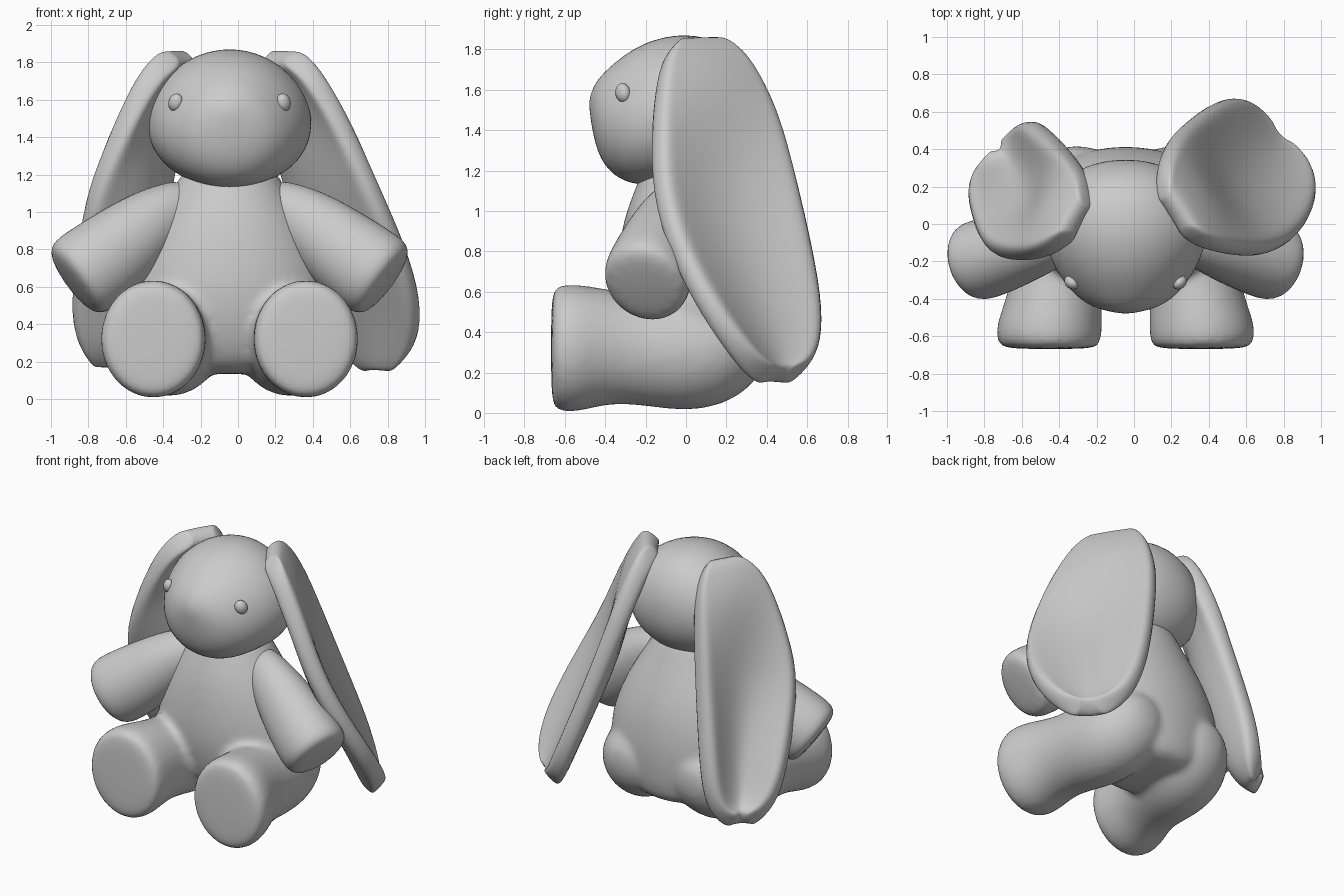
import bpy, bmesh, math
from mathutils import Vector, Matrix

if "Cube" in bpy.data.objects:
    bpy.data.objects.remove(bpy.data.objects["Cube"])

MID = -0.045   # the plush sits slightly off centre
SIDES = 14

grey = bpy.data.materials.new("soft grey")
grey.use_nodes = True
grey.diffuse_color = (0.6, 0.6, 0.6, 1)
grey.node_tree.nodes["Principled BSDF"].inputs["Base Color"].default_value = (0.6, 0.6, 0.6, 1)


def finish(name, bm):
    bmesh.ops.recalc_face_normals(bm, faces=bm.faces)
    for f in bm.faces:
        f.smooth = True
    mesh = bpy.data.meshes.new(name)
    bm.to_mesh(mesh)
    bm.free()
    mesh.materials.append(grey)
    obj = bpy.data.objects.new(name, mesh)
    bpy.context.collection.objects.link(obj)
    return obj


def subdivide(obj, levels=2):
    mod = obj.modifiers.new("round", "SUBSURF")
    mod.levels = mod.render_levels = levels


def loft(bm, axis, rings):
    """Skin elliptical rings (x, y, z, side radius, up radius) set square to axis."""
    axis = Vector(axis).normalized()
    ref = Vector((0, 1, 0)) if abs(axis.z) > 0.9 else Vector((0, 0, 1))
    side = axis.cross(ref).normalized()
    up = side.cross(axis)
    loops = []
    for x, y, z, rs, ru in rings:
        loop = []
        for i in range(SIDES):
            a = math.tau * i / SIDES
            p = Vector((x, y, z)) + (side * math.cos(a) * rs + up * math.sin(a) * ru) * 1.03
            loop.append(bm.verts.new(p))
        loops.append(loop)
    for a, b in zip(loops, loops[1:]):
        for i in range(SIDES):
            j = (i + 1) % SIDES
            bm.faces.new((a[i], a[j], b[j], b[i]))
    bm.faces.new(loops[0])
    bm.faces.new(loops[-1])


def mirrored(rings, s):
    return [(MID + s * u, *rest) for u, *rest in rings]


# Body and legs, blended into one soft skin
torso = [(0.13, 0.08, 0.22, 0.22), (0.18, 0.07, 0.40, 0.31), (0.32, 0.05, 0.53, 0.36),
         (0.55, 0.03, 0.57, 0.39), (0.80, 0.02, 0.49, 0.36), (1.00, 0.0, 0.38, 0.30),
         (1.16, 0.0, 0.28, 0.23), (1.30, 0.0, 0.20, 0.18)]
leg = [(0.40, -0.67, 0.32, 0.23, 0.26), (0.41, -0.645, 0.32, 0.28, 0.315),
       (0.41, -0.54, 0.32, 0.285, 0.32), (0.38, -0.38, 0.33, 0.25, 0.28),
       (0.35, -0.20, 0.31, 0.25, 0.275), (0.32, 0.0, 0.305, 0.28, 0.30),
       (0.30, 0.20, 0.31, 0.27, 0.27), (0.27, 0.35, 0.35, 0.20, 0.20),
       (0.26, 0.42, 0.38, 0.08, 0.08)]
bm = bmesh.new()
loft(bm, (0, 0, 1), [(MID, y, z, rx, ry) for z, y, rx, ry in torso])
for s in (1, -1):
    loft(bm, (0, 1, 0), mirrored(leg, s))
body = finish("body_and_legs", bm)
subdivide(body)
mod = body.modifiers.new("merge", "REMESH")
mod.mode = "VOXEL"
mod.voxel_size = 0.025
mod.use_smooth_shade = True
mod = body.modifiers.new("soften", "SMOOTH")
mod.iterations = 6

# Head, egg shaped with a pointed muzzle
bm = bmesh.new()
profile = [(-0.48, 1.53, 0.03, 0.03), (-0.445, 1.465, 0.19, 0.185), (-0.36, 1.45, 0.29, 0.28),
           (-0.25, 1.47, 0.37, 0.345), (-0.10, 1.50, 0.435, 0.37), (0.05, 1.50, 0.445, 0.375),
           (0.20, 1.50, 0.37, 0.33), (0.30, 1.50, 0.25, 0.21), (0.345, 1.50, 0.08, 0.07)]
loft(bm, (0, 1, 0), [(MID, *p) for p in profile])
for v in bm.verts:
    v.co.x = MID + (v.co.x - MID) * (1 - 0.22 * (v.co.z - 1.5))
subdivide(finish("head", bm))

# Eyes and arms on both sides
arm = [(0.18, 0.02, 1.10, 0.09, 0.09), (0.28, -0.03, 1.04, 0.13, 0.14),
       (0.42, -0.08, 0.94, 0.17, 0.19), (0.58, -0.13, 0.81, 0.20, 0.225),
       (0.73, -0.18, 0.70, 0.215, 0.24), (0.81, -0.20, 0.645, 0.215, 0.235),
       (0.85, -0.205, 0.615, 0.17, 0.18)]
for s, label in ((1, "left"), (-1, "right")):
    bm = bmesh.new()
    place = (Matrix.Translation((MID + s * 0.288, -0.312, 1.585))
             @ Matrix.Rotation(s * 0.7, 4, "Z") @ Matrix.Rotation(s * -0.4, 4, "Y")
             @ Matrix.Diagonal((0.042, 0.035, 0.049, 1)))
    bmesh.ops.create_uvsphere(bm, u_segments=16, v_segments=10, radius=1, matrix=place)
    finish(label + "_eye", bm)
    bm = bmesh.new()
    loft(bm, (s * 0.78, -0.22, -0.58), mirrored(arm, s))
    subdivide(finish(label + "_arm", bm))


def ear(name, rows, thick):
    """Cupped sheet; rows give height, front edge, back edge and cup depth."""
    bm = bmesh.new()
    steps = 8
    grid = []
    for z, fx, fy, bx, by, depth in rows:
        front, back = Vector((fx, fy, z)), Vector((bx, by, z))
        across = back - front
        inward = Vector((-across.y, across.x, 0)).normalized()
        if inward.x * fx > 0:
            inward.negate()
        grid.append([bm.verts.new(front + across * (i / steps)
                                  + inward * depth * math.sin(math.pi * i / steps))
                     for i in range(steps + 1)])
    for a, b in zip(grid, grid[1:]):
        for i in range(steps):
            bm.faces.new((a[i], a[i + 1], b[i + 1], b[i]))
    obj = finish(name, bm)
    mod = obj.modifiers.new("thickness", "SOLIDIFY")
    mod.thickness = thick
    mod.offset = 0
    subdivide(obj)


# Long floppy ears: the left one spread wide, the right one curled
ear("left_ear", [(1.84, 0.27, -0.03, 0.15, 0.14, 0), (1.78, 0.37, -0.11, 0.14, 0.27, -0.01),
                 (1.62, 0.48, -0.145, 0.16, 0.38, -0.03), (1.40, 0.61, -0.16, 0.21, 0.48, 0.02),
                 (1.10, 0.75, -0.15, 0.30, 0.56, 0.08), (0.80, 0.89, -0.06, 0.39, 0.63, 0.10),
                 (0.50, 0.98, 0.11, 0.49, 0.68, 0.10), (0.30, 0.96, 0.26, 0.58, 0.66, 0.08),
                 (0.21, 0.89, 0.35, 0.66, 0.59, 0.05), (0.18, 0.82, 0.42, 0.73, 0.51, 0.02)],
    0.13)
ear("right_ear", [(1.84, -0.34, -0.05, -0.25, 0.10, 0), (1.77, -0.44, -0.14, -0.25, 0.21, -0.02),
                  (1.62, -0.54, -0.18, -0.28, 0.30, -0.03), (1.40, -0.66, -0.18, -0.35, 0.38, 0.04),
                  (1.10, -0.80, -0.14, -0.42, 0.45, 0.13), (0.80, -0.86, 0.0, -0.49, 0.51, 0.17),
                  (0.50, -0.90, 0.16, -0.55, 0.56, 0.18), (0.32, -0.87, 0.25, -0.59, 0.54, 0.14),
                  (0.24, -0.81, 0.32, -0.64, 0.49, 0.08), (0.21, -0.76, 0.37, -0.69, 0.44, 0.02)],
    0.14)
